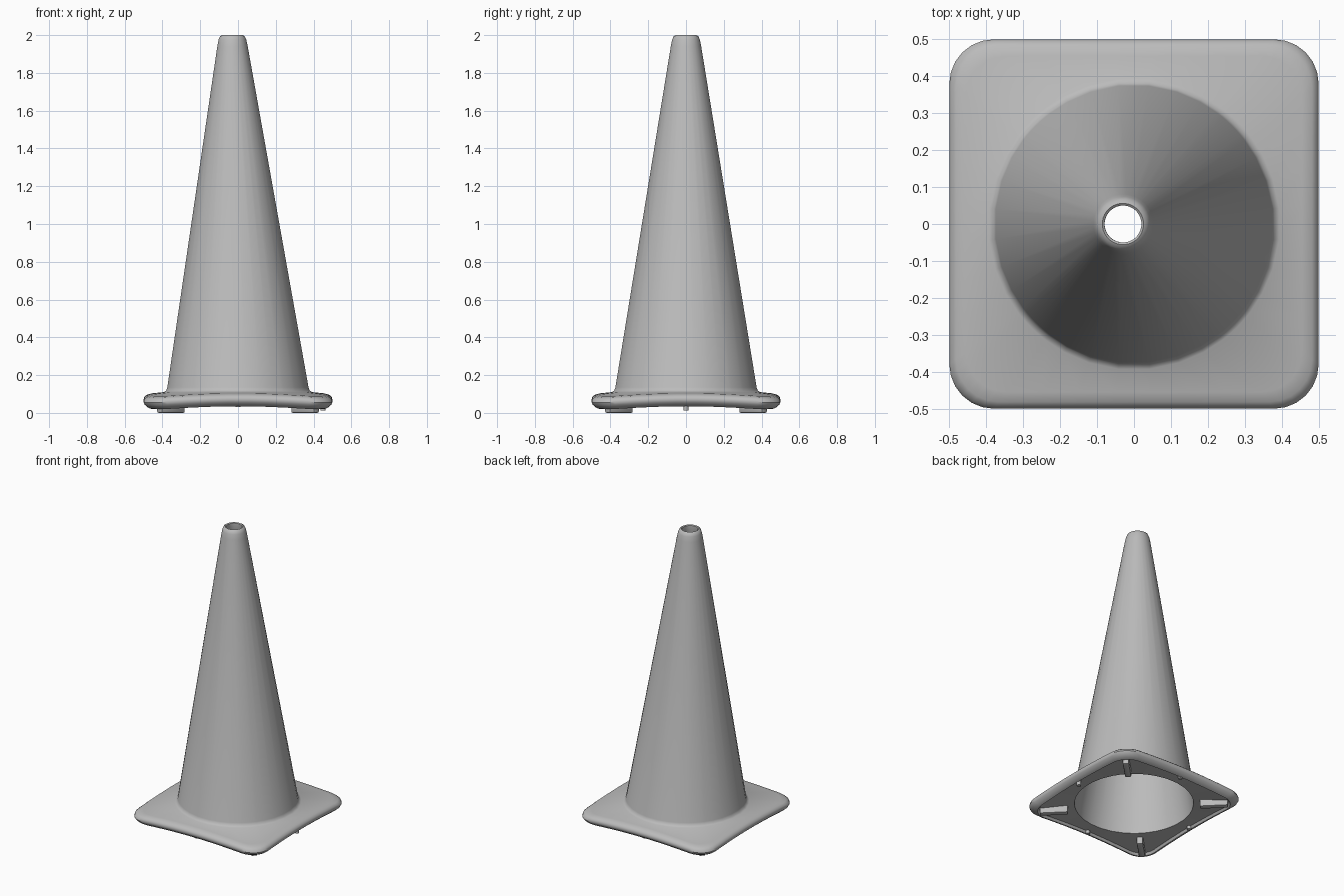
import bpy, bmesh, math
from mathutils import Vector, Matrix

cube = bpy.data.objects.get("Cube")
if cube:
    bpy.data.objects.remove(cube, do_unlink=True)

grey = bpy.data.materials.new("plain_grey")
grey.use_nodes = True
colour = (0.5, 0.5, 0.5, 1)
grey.diffuse_color = colour
grey.node_tree.nodes["Principled BSDF"].inputs["Base Color"].default_value = colour


def finish(bm, name, angle=40):
    bmesh.ops.recalc_face_normals(bm, faces=bm.faces)
    mesh = bpy.data.meshes.new(name)
    bm.to_mesh(mesh)
    bm.free()
    mesh.materials.append(grey)
    obj = bpy.data.objects.new(name, mesh)
    bpy.context.collection.objects.link(obj)
    bpy.ops.object.select_all(action='DESELECT')
    obj.select_set(True)
    bpy.context.view_layer.objects.active = obj
    bpy.ops.object.shade_smooth_by_angle(angle=math.radians(angle))
    return obj


def square_outline(half, radius, arc=6, side=7):
    """Rounded square: corner arcs joined by evenly divided sides."""
    points = []
    for k in range(4):
        turn = Matrix.Rotation(k * math.pi / 2, 2)
        inner = half - radius
        for i in range(arc + 1):
            a = math.pi / 2 * i / arc
            points.append(turn @ Vector((inner + radius * math.cos(a),
                                         inner + radius * math.sin(a))))
        for i in range(1, side):
            points.append(turn @ Vector((inner - 2 * inner * i / side, half)))
    return points


def circle_ring(radius, z):
    # The cone leans slightly towards its right side
    lean = -0.03 * max(0, z - 0.11) / 1.89
    return [(p.normalized().x * radius + lean, p.normalized().y * radius, z)
            for p in square_outline(0.5, 0.12)]


def square_ring(half, z):
    # Corners droop a little below the middles of the sides
    return [(p.x, p.y, z - 0.05 * (p.length / half - 1))
            for p in square_outline(half, 0.12 * half / 0.5)]


# Hollow cone and base plate, one closed loft from the inside to the underside
rings = [circle_ring(r, z) for r, z in (
    (0.372, 0.05), (0.364, 0.12), (0.058, 1.93), (0.05, 1.97), (0.05, 1.995),
    (0.056, 2.0), (0.066, 1.994), (0.074, 1.975), (0.081, 1.94),
    (0.376, 0.135), (0.382, 0.118), (0.395, 0.11))]
rings += [square_ring(h, z) for h, z in (
    (0.455, 0.104), (0.482, 0.097), (0.496, 0.085), (0.5, 0.07),
    (0.494, 0.056), (0.475, 0.04), (0.46, 0.035), (0.45, 0.05))]
bm = bmesh.new()
loops = [[bm.verts.new(co) for co in ring] for ring in rings]
count = len(loops[0])
for a, b in zip(loops, loops[1:] + loops[:1]):
    for i in range(count):
        j = (i + 1) % count
        bm.faces.new((a[i], a[j], b[j], b[i]))
finish(bm, "cone_body")

# Long diagonal feet under the corners
for y_name, y_sign in (("front", -1), ("back", 1)):
    for x_name, x_sign in (("right", -1), ("left", 1)):
        bm = bmesh.new()
        place = (Matrix.Translation((0.355 * x_sign, 0.355 * y_sign, 0.028))
                 @ Matrix.Rotation(math.atan2(y_sign, x_sign), 4, 'Z')
                 @ Matrix.Diagonal((0.175, 0.04, 0.056, 1)))
        bmesh.ops.create_cube(bm, size=1, matrix=place)
        bmesh.ops.bevel(bm, geom=bm.edges[:], offset=0.008, segments=2,
                        affect='EDGES', profile=0.5)
        finish(bm, f"{y_name}_{x_name}_foot")

# Small round pegs under the middles of the sides
for name, x, y, bottom in (("left", 0.45, 0, 0.012), ("right", -0.45, 0, 0.03),
                           ("front", 0, -0.45, 0.03), ("back", 0, 0.45, 0.03)):
    bm = bmesh.new()
    top = 0.06
    bmesh.ops.create_cone(bm, cap_ends=True, segments=12, radius1=0.014,
                          radius2=0.014, depth=top - bottom,
                          matrix=Matrix.Translation((x, y, (top + bottom) / 2)))
    finish(bm, f"{name}_peg")
